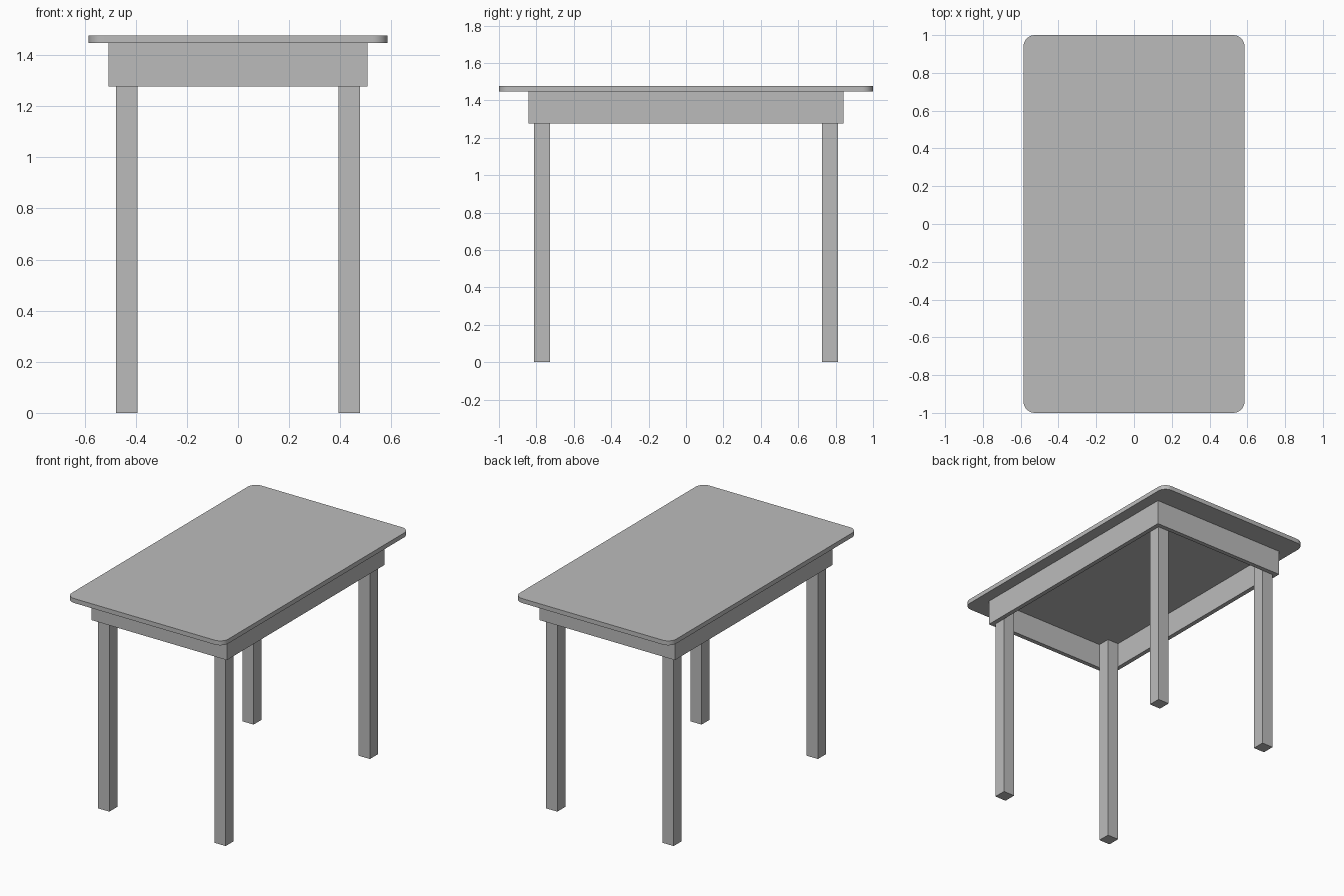
import bpy
import bmesh

cube = bpy.data.objects.get("Cube")
if cube:
    bpy.data.objects.remove(cube, do_unlink=True)

grey = bpy.data.materials.new("plain grey")
grey.use_nodes = True
COLOUR = (0.5, 0.5, 0.5, 1)
grey.diffuse_color = COLOUR
grey.node_tree.nodes["Principled BSDF"].inputs["Base Color"].default_value = COLOUR

TOP_Z, TOP_UNDER, APRON_BOTTOM = 1.477, 1.447, 1.277
APRON_X, APRON_Y, BOARD = 0.507, 0.843, 0.03


def box(name, low, high, corner_radius=0):
    """Axis-aligned box between two corners, with optional rounded vertical edges."""
    bm = bmesh.new()
    bmesh.ops.create_cube(bm, size=1)
    for v in bm.verts:
        v.co = [h if c > 0 else l for c, l, h in zip(v.co, low, high)]
    if corner_radius:
        upright = [e for e in bm.edges
                   if abs(e.verts[0].co.z - e.verts[1].co.z) > 1e-4]
        bmesh.ops.bevel(bm, geom=upright, offset=corner_radius, segments=8,
                        profile=0.5, affect='EDGES')
    mesh = bpy.data.meshes.new(name)
    bm.to_mesh(mesh)
    bm.free()
    mesh.materials.append(grey)
    obj = bpy.data.objects.new(name, mesh)
    bpy.context.collection.objects.link(obj)
    return obj


# Tabletop with rounded corners
top = box("tabletop", (-0.585, -1, TOP_UNDER), (0.585, 1, TOP_Z), 0.06)
bpy.context.view_layer.objects.active = top
top.select_set(True)
bpy.ops.object.shade_smooth_by_angle()

# Apron boards: long sides, with the end boards fitted between them
inner_x = APRON_X - BOARD
for side, s in (("left", 1), ("right", -1)):
    x = sorted((s * inner_x, s * APRON_X))
    box(side + "_apron", (x[0], -APRON_Y, APRON_BOTTOM), (x[1], APRON_Y, TOP_UNDER))
for end, s in (("front", -1), ("back", 1)):
    y = sorted((s * (APRON_Y - BOARD), s * APRON_Y))
    box(end + "_apron", (-inner_x, y[0], APRON_BOTTOM), (inner_x, y[1], TOP_UNDER))

# Square legs in the inner corners of the apron, up to the tabletop
for end, sy in (("front", -1), ("back", 1)):
    for side, sx in (("left", 1), ("right", -1)):
        x = sorted((sx * 0.393, sx * inner_x))
        y = sorted((sy * 0.728, sy * (APRON_Y - BOARD)))
        box(f"{end}_{side}_leg", (x[0], y[0], 0), (x[1], y[1], TOP_UNDER))
